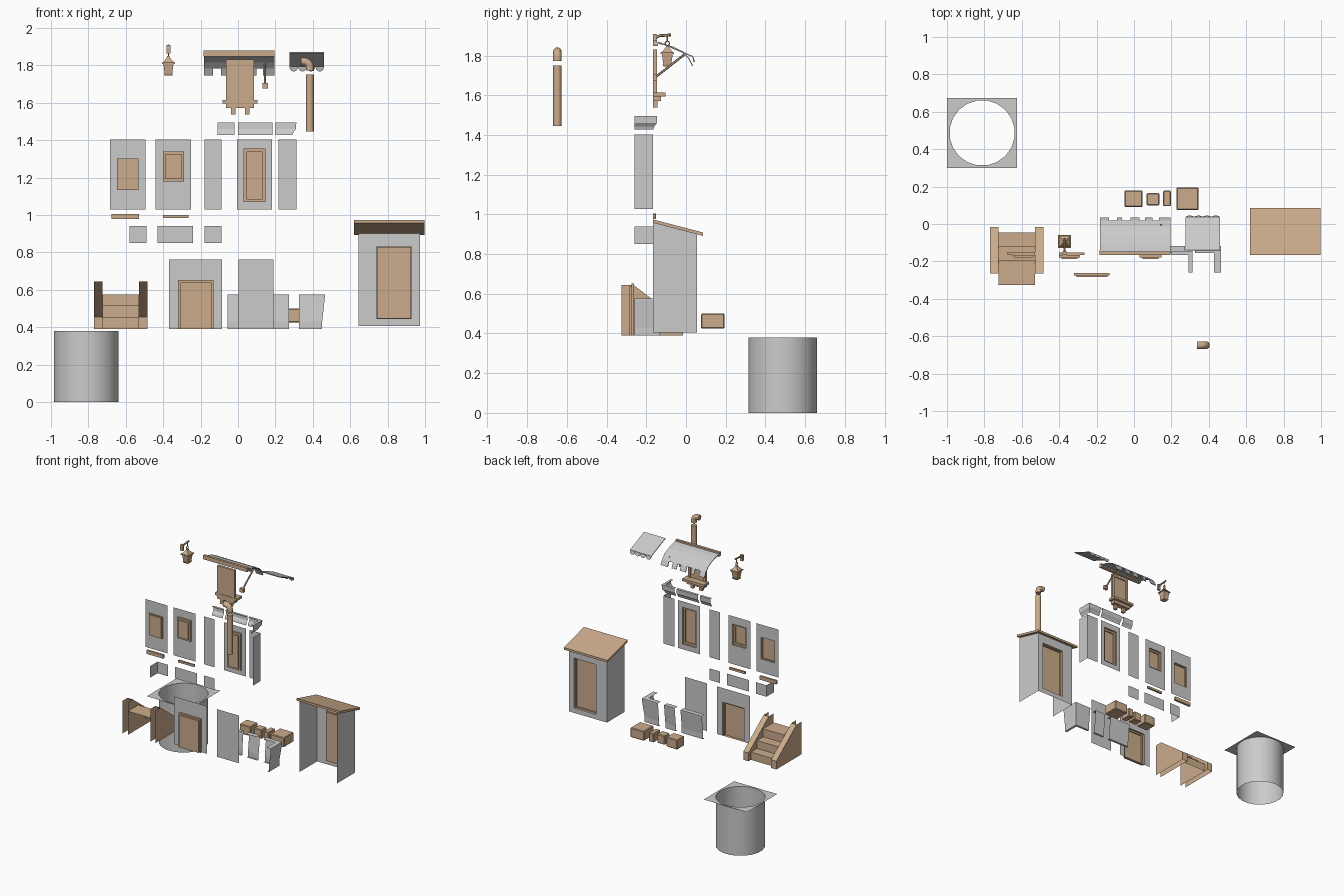
import bpy, bmesh, math
from mathutils import Vector

if "Cube" in bpy.data.objects:
    bpy.data.objects.remove(bpy.data.objects["Cube"])

wood = bpy.data.materials.new("wood")
wood.diffuse_color = (0.6, 0.41, 0.26, 1)
wood.use_nodes = True
wood.node_tree.nodes["Principled BSDF"].inputs["Base Color"].default_value = wood.diffuse_color


def mesh(name, verts, faces, mat=None):
    me = bpy.data.meshes.new(name)
    me.from_pydata(verts, [], faces)
    ob = bpy.data.objects.new(name, me)
    bpy.context.collection.objects.link(ob)
    if mat:
        me.materials.append(mat)
    return ob


def quads(name, polys, mat=None):
    v, f = [], []
    for p in polys:
        f.append(range(len(v), len(v) + len(p)))
        v += p
    ob = mesh(name, v, f, mat)
    bm = bmesh.new()
    bm.from_mesh(ob.data)
    bmesh.ops.remove_doubles(bm, verts=bm.verts, dist=1e-5)
    bm.to_mesh(ob.data)
    bm.free()
    return ob


def box(name, x, y, z, mat=wood):
    v = [(a, b, c) for a in x for b in y for c in z]
    f = [(0, 1, 3, 2), (4, 6, 7, 5), (0, 4, 5, 1), (2, 3, 7, 6), (0, 2, 6, 4), (1, 5, 7, 3)]
    return mesh(name, v, f, mat)


def rect(x0, x1, z0, z1, y):
    return [(x1, y, z0), (x0, y, z0), (x0, y, z1), (x1, y, z1)]


def bridge(a, b):
    return [[a[i], a[(i + 1) % 4], b[(i + 1) % 4], b[i]] for i in range(4)
            if (Vector(a[i]) - Vector(a[(i + 1) % 4])).length > 1e-6
            and (Vector(a[i]) - Vector(b[i])).length + (Vector(a[(i + 1) % 4]) - Vector(b[(i + 1) % 4])).length > 1e-6]


def wall_with_opening(name, wall, hole, y, depth, rim):
    """Flat wall ring, then a wooden recess with a stepped rim and a leaf."""
    outer, inner = rect(*wall, y), rect(*hole, y)
    quads(name + "_wall", bridge(outer, inner))
    x0, x1, z0, z1 = hole
    zb = z0 if abs(z0 - wall[2]) < 1e-4 else z0 + rim
    d1 = depth * 0.6
    b = rect(*hole, y - d1)
    c = rect(x0 + rim, x1 - rim, zb, z1 - rim, y - d1)
    d = rect(x0 + rim, x1 - rim, zb, z1 - rim, y - depth)
    quads(name + "_recess", bridge(inner, b) + bridge(b, c) + bridge(c, d) + [d], wood)


def strip(name, x0, x1, prof, wing=None, yend=-0.26):
    """Sweep a profile of (y, z) along x, with an optional mitred wing toward -y."""
    base = max(p[0] for p in prof)
    rows = []
    for y, z in prof:
        o = y - base
        row = [(x0, y, z), (x1, y, z)]
        if wing == "right":
            row = [(x0, y, z), (x1 + o, y, z), (x1 + o, yend, z)]
        if wing == "left":
            row = [(x0 - o, yend, z), (x0 - o, y, z), (x1, y, z)]
        rows.append(row)
    return quads(name, [[a[i + 1], a[i], b[i], b[i + 1]] for a, b in zip(rows, rows[1:])
                        for i in range(len(a) - 1)])


def rod(name, p, q, r, sides=12, r2=None, mat=wood, rot=0):
    p, q = Vector(p), Vector(q)
    bpy.ops.mesh.primitive_cone_add(vertices=sides, radius1=r, radius2=r if r2 is None else r2,
                                    depth=(q - p).length, location=(p + q) / 2)
    ob = bpy.context.object
    e = (q - p).to_track_quat('Z', 'Y')
    ob.rotation_mode = 'QUATERNION'
    from_z = Vector((0, 0, 1))
    e = from_z.rotation_difference(q - p)
    ob.rotation_quaternion = e
    if rot:
        ob.rotation_mode = 'XYZ'
        ob.rotation_euler = (0, 0, rot)
    ob.name = name
    ob.data.materials.append(mat)
    return ob


# open round shaft with a square rim plate
N = 20
cx, cy, R, H = -0.812, 0.487, 0.175, 0.187
ang = [math.tau * (i + 0.5) / N for i in range(N)]
ring = [(cx + R * math.cos(a), cy + R * math.sin(a)) for a in ang]
sq = [(cx + H * math.cos(a) / max(abs(math.cos(a)), abs(math.sin(a))),
       cy + H * math.sin(a) / max(abs(math.cos(a)), abs(math.sin(a)))) for a in ang]
polys = []
for i in range(N):
    j = (i + 1) % N
    polys.append([(*ring[i], 0), (*ring[j], 0), (*ring[j], 0.38), (*ring[i], 0.38)])
    s = [(*sq[i], 0.38)]
    if max(abs(sq[i][0] - sq[j][0]), abs(sq[i][1] - sq[j][1])) > 1e-5 and \
            min(abs(sq[i][0] - sq[j][0]), abs(sq[i][1] - sq[j][1])) > 1e-5:
        s.append((cx + math.copysign(H, math.cos(ang[i])), cy + math.copysign(H, math.sin(ang[i])), 0.38))
    polys.append([(*ring[i], 0.38)] + s + [(*sq[j], 0.38), (*ring[j], 0.38)])
shaft = quads("round_shaft", polys)
shaft.select_set(True)
bpy.context.view_layer.objects.active = shaft
bpy.ops.object.shade_smooth_by_angle(angle=math.radians(30))

# stairs: stringers capped on the slope, open at the back and underneath
side = [(-0.325, 0.39), (-0.015, 0.39), (-0.015, 0.455), (-0.265, 0.645), (-0.325, 0.645)]
for k, (a, b) in enumerate([(-0.77, -0.725), (-0.53, -0.485)]):
    outer = a if k == 0 else b
    p = [[(outer, y, z) for y, z in side],
         [(a + b - outer, y, z) for y, z in side[:1] + side[1:]]]
    p += [[(a, *side[i]), (b, *side[i]), (b, *side[i + 1]), (a, *side[i + 1])] for i in (1, 2)]
    quads("stair_stringer", p, wood)
tread = [(-0.325, 0.575), (-0.195, 0.575), (-0.195, 0.512), (-0.12, 0.512),
         (-0.12, 0.45), (-0.045, 0.45), (-0.045, 0.39)]
quads("stair_treads", [[(-0.725, *p), (-0.53, *p), (-0.53, *q), (-0.725, *q)]
                       for p, q in zip(tread, tread[1:])], wood)

# ground floor walls
wall_with_opening("entrance", (-0.37, -0.085, 0.39, 0.762), (-0.32, -0.13, 0.39, 0.652), -0.262, 0.022, 0.012)
quads("plain_tall_wall", [rect(0.003, 0.19, 0.39, 0.762, -0.262)])

# flared plinth pieces
plinth = [(-0.15, 0.39), (-0.133, 0.39), (-0.133, 0.43), (-0.118, 0.565), (-0.118, 0.575), (-0.155, 0.575)]
strip("plinth_wide", -0.055, 0.13, plinth)
strip("plinth_narrow", 0.18, 0.272, plinth)
strip("plinth_corner", 0.325, 0.465, plinth, "right")

# loose stone blocks
for x, y, t in [((-0.05, 0.045), (0.09, 0.18), 0.5), ((0.068, 0.135), (0.1, 0.165), 0.495),
                ((0.155, 0.198), (0.095, 0.178), 0.495), ((0.227, 0.345), (0.075, 0.195), 0.5)]:
    b = box("block", x, y, (0.425, t))
    m = b.modifiers.new("bevel", 'BEVEL')
    m.width, m.segments = 0.005, 1

# string-course pieces and sills
band = [(-0.165, 0.85), (-0.165, 0.94)]
strip("band_corner", -0.58, -0.488, band, "left")
strip("band_wide", -0.43, -0.24, band)
strip("band_narrow", -0.18, -0.087, band)
box("large_sill", (-0.675, -0.53), (-0.167, -0.15), (0.977, 1.005))
box("small_sill", (-0.4, -0.265), (-0.167, -0.153), (0.983, 1.0))

# upper floor walls
Y = -0.165
wall_with_opening("window_low", (-0.685, -0.495, 1.028, 1.402), (-0.648, -0.532, 1.133, 1.303), Y, 0.015, 0.006)
wall_with_opening("window_high", (-0.44, -0.25, 1.028, 1.402), (-0.402, -0.288, 1.178, 1.34), Y, 0.022, 0.014)
quads("plain_narrow_wall", [rect(-0.18, -0.087, 1.028, 1.402, Y)])
wall_with_opening("balcony_door", (-0.005, 0.183, 1.028, 1.402), (0.03, 0.147, 1.068, 1.355), Y, 0.023, 0.015)
strip("corner_wall", 0.217, 0.312, [(Y, 1.028), (Y, 1.402)], "right")

# cornices
corn = [(-0.165, 1.428), (-0.16, 1.443), (-0.147, 1.46), (-0.145, 1.495), (-0.165, 1.495)]
strip("cornice_narrow", -0.11, -0.018, corn)
strip("cornice_wide", 0.0, 0.185, corn)
strip("cornice_corner", 0.2, 0.312, corn, "right")

# lean-to shed, open at the front
quads("shed_sides", [[(x, -0.165, 0.405), (x, 0.055, 0.405), (x, 0.055, 0.905), (x, -0.165, 0.962)]
                     for x in (0.645, 0.973)])
wall_with_opening("shed", (0.645, 0.973, 0.405, 0.905), (0.74, 0.928, 0.443, 0.832), 0.055, 0.03, 0.004)
roof = [(-0.165, 0.957), (0.085, 0.892), (0.085, 0.909), (-0.165, 0.974)]
mesh("shed_roof", [(x, *p) for x in (0.62, 0.997) for p in roof],
     [(0, 1, 2, 3), (7, 6, 5, 4)] + [(i, i + 4, (i + 1) % 4 + 4, (i + 1) % 4) for i in range(4)], wood)

# curved canopy with a notched lower edge
arc = [(-0.158, 1.865), (-0.11, 1.856), (-0.06, 1.84), (-0.015, 1.817), (0.015, 1.785), (0.033, 1.748)]
cuts = [-0.183, -0.135, -0.09, -0.065, -0.02, 0.03, 0.06, 0.1, 0.135, 0.195]
canopy = quads("curved_canopy", [[(a, *p), (b, *p), (b, *q), (a, *q)]
               for i, (a, b) in enumerate(zip(cuts, cuts[1:]))
               for k, (p, q) in enumerate(zip(arc, arc[1:])) if k < 4 or i % 2 == 0])
# straight canopy with rounded tabs
top, low = (-0.14, 1.868), (0.034, 1.795)
parts = [[(0.275, *top), (0.46, *top), (0.46, *low), (0.275, *low)]]
w = 0.185 / 4
for i in range(4):
    c = 0.275 + w * (i + 0.5)
    parts.append([(c + w / 2 * math.cos(a), 0.034 + 0.008 * math.sin(a), 1.795 - 0.028 * math.sin(a))
                  for a in [math.pi * k / 6 for k in range(7)]])
flat = quads("straight_canopy", parts)
for ob in (canopy, flat):
    m = ob.modifiers.new("thickness", 'SOLIDIFY')
    m.thickness, m.offset = 0.006, 0

# ridge rail and diagonal brace
box("canopy_rail", (-0.185, 0.195), (-0.166, -0.14), (1.847, 1.862))
box("canopy_rail_top", (-0.185, 0.195), (-0.166, -0.147), (1.862, 1.878))
rod("canopy_brace", (0.145, -0.155, 1.69), (0.145, 0.0, 1.812), 0.006, 6)
box("brace_foot", (0.13, 0.16), (-0.166, -0.145), (1.675, 1.705))

# hatch with frame, ledge and brackets
box("hatch_panel", (-0.063, 0.083), (-0.163, -0.155), (1.612, 1.828))
for x in [(-0.065, -0.048), (0.068, 0.085)]:
    box("hatch_stile", x, (-0.166, -0.147), (1.612, 1.83))
box("hatch_head", (-0.048, 0.068), (-0.166, -0.147), (1.813, 1.83))
box("ledge", (-0.083, 0.105), (-0.166, -0.103), (1.595, 1.614))
box("ledge_step", (-0.065, 0.085), (-0.166, -0.125), (1.572, 1.595))
for x in (-0.026, 0.05):
    box("ledge_bracket", (x - 0.012, x + 0.012), (-0.166, -0.143), (1.538, 1.572))

# hanging lantern, square in plan
lx, ly, s2 = -0.372, -0.094, math.sqrt(2)
q = math.pi / 4
for n, z0, z1, r0, r1 in [("foot", 1.745, 1.755, 0.02, 0.024), ("body", 1.755, 1.808, 0.02, 0.027),
                          ("eave", 1.808, 1.815, 0.034, 0.034), ("cap", 1.815, 1.838, 0.03, 0.01),
                          ("finial", 1.838, 1.85, 0.01, 0.006)]:
    rod("lantern_" + n, (lx, ly, z0), (lx, ly, z1), r0 * s2, 4, r1 * s2, rot=q)
bpy.ops.mesh.primitive_torus_add(location=(lx, ly, 1.861), rotation=(0, math.pi / 2, 0),
                                 major_radius=0.011, minor_radius=0.003, major_segments=10, minor_segments=6)
bpy.context.object.name = "lantern_ring"
bpy.context.object.data.materials.append(wood)
rod("lantern_hook", (lx, ly, 1.868), (lx, ly, 1.9), 0.003, 6)
box("lantern_wall_plate", (lx - 0.011, lx + 0.011), (-0.166, -0.148), (1.862, 1.908))
pts = [(-0.16, 1.885), (-0.135, 1.9), (-0.075, 1.904)]
for a, b in zip(pts, pts[1:]):
    rod("lantern_arm", (lx, *a), (lx, *b), 0.007, 6)

# stove pipe and separate elbow
px, py, pr = 0.384, -0.648, 0.021
pipe = rod("stove_pipe", (px, py, 1.445), (px, py, 1.75), pr, 16)
bends = [(px, 1.772, 0)] + [(px - 0.03 + 0.03 * math.cos(a), 1.79 + 0.03 * math.sin(a), a)
                            for a in [q * k / 2 for k in range(5)]] + [(0.336, 1.82, math.pi / 2)]
M = 16
ev = [(x + pr * math.cos(t) * math.cos(a), py + pr * math.sin(t), z + pr * math.cos(t) * math.sin(a))
      for x, z, a in bends for t in [math.tau * k / M for k in range(M)]]
ef = [(r * M + k, r * M + (k + 1) % M, (r + 1) * M + (k + 1) % M, (r + 1) * M + k)
      for r in range(len(bends) - 1) for k in range(M)]
ef += [tuple(range(M))[::-1], tuple(range(len(ev) - M, len(ev)))]
elbow = mesh("pipe_elbow", ev, ef, wood)
bpy.ops.object.select_all(action='DESELECT')
for ob in (pipe, elbow):
    ob.select_set(True)
bpy.context.view_layer.objects.active = elbow
bpy.ops.object.shade_smooth_by_angle(angle=math.radians(40))
